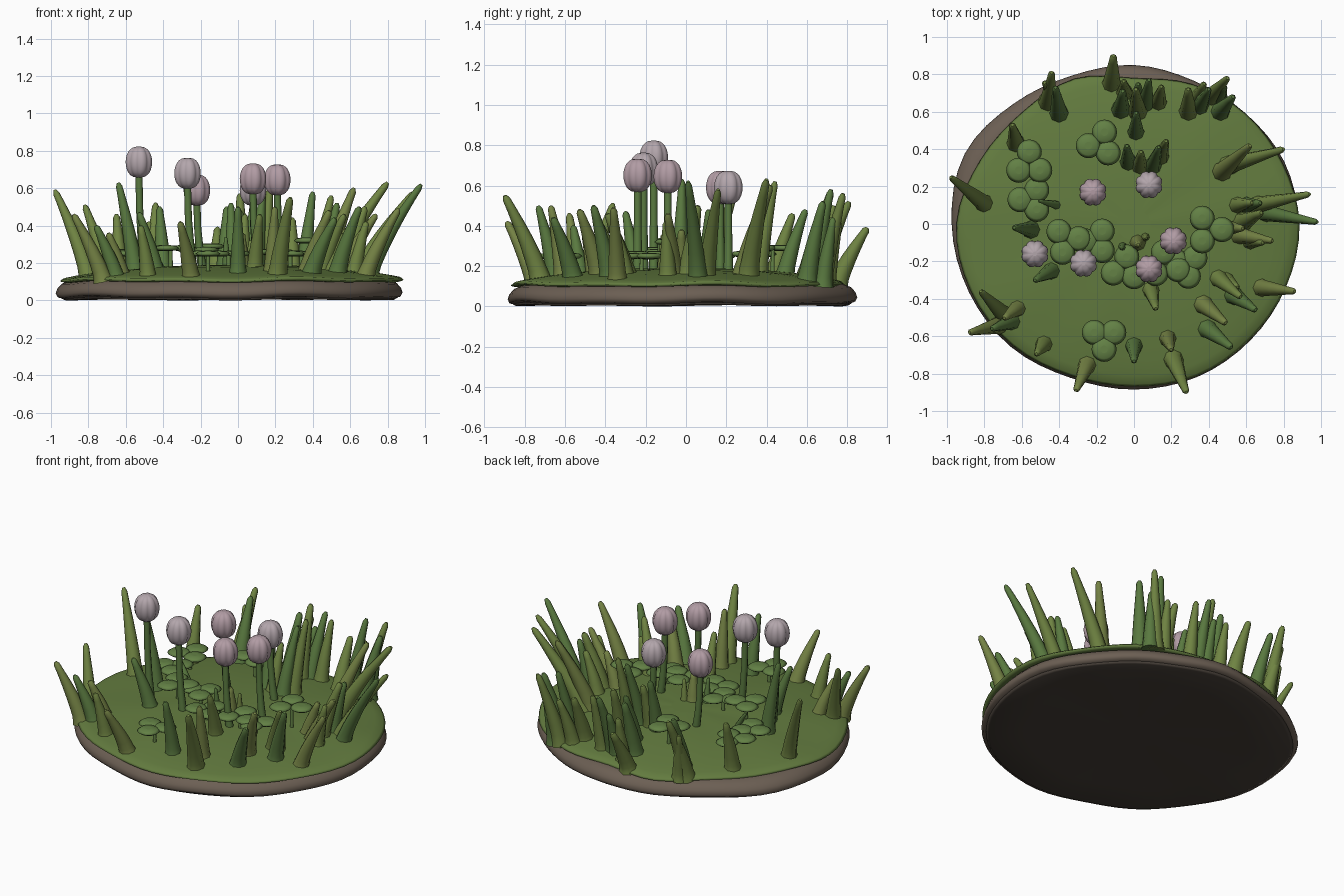
import bpy, bmesh, math, random
from mathutils import Vector

if "Cube" in bpy.data.objects:
    bpy.data.objects.remove(bpy.data.objects["Cube"])

random.seed(4)
TAU = 2 * math.pi


def mat(name, r, g, b):
    m = bpy.data.materials.new(name)
    m.diffuse_color = (r, g, b, 1)
    m.use_nodes = True
    m.node_tree.nodes["Principled BSDF"].inputs["Base Color"].default_value = m.diffuse_color
    return m


SOIL = mat("soil", 0.15, 0.115, 0.088)
DARK = mat("dark_soil", 0.06, 0.048, 0.038)
TURF = mat("turf", 0.125, 0.2, 0.05)
GREENS = [mat("green_a", 0.16, 0.23, 0.055), mat("green_b", 0.10, 0.19, 0.05),
          mat("green_c", 0.18, 0.23, 0.06)]
LEAF = mat("clover", 0.125, 0.22, 0.06)
PETALS = [mat("petal_pale", 0.45, 0.38, 0.41), mat("petal_pink", 0.44, 0.33, 0.37)]


def loft(name, rings, material):
    """Skin a list of equal-length rings and cap both ends."""
    bm = bmesh.new()
    rows = [[bm.verts.new(p) for p in ring] for ring in rings]
    n = len(rows[0])
    for a, b in zip(rows, rows[1:]):
        for i in range(n):
            bm.faces.new((a[i], a[(i + 1) % n], b[(i + 1) % n], b[i]))
    bm.faces.new(rows[0][::-1])
    bm.faces.new(rows[-1])
    bmesh.ops.recalc_face_normals(bm, faces=bm.faces)
    for f in bm.faces:
        f.smooth = len(f.verts) == 4
    me = bpy.data.meshes.new(name)
    bm.to_mesh(me)
    bm.free()
    me.materials.append(material)
    ob = bpy.data.objects.new(name, me)
    bpy.context.collection.objects.link(ob)
    return ob


def tube(name, path, radii, material, sides=8):
    rings = []
    for i, (p, r) in enumerate(zip(path, radii)):
        d = path[min(i + 1, len(path) - 1)] - path[max(i - 1, 0)]
        q = Vector((0, 0, 1)).rotation_difference(d.normalized())
        rings.append([p + q @ Vector((r * math.cos(k * TAU / sides),
                                      r * math.sin(k * TAU / sides), 0))
                      for k in range(sides)])
    return loft(name, rings, material)


def radius(table, a):
    """Smooth cyclic outline radius from evenly spaced samples."""
    n = len(table)
    u = a / TAU * n
    i = int(math.floor(u))
    t = u - i
    p, q, r, s = (table[(i + k) % n] for k in (-1, 0, 1, 2))
    return q + 0.5 * t * (r - p + t * (2*p - 5*q + 4*r - s + t * (3*(q - r) + s - p)))


SOIL_R = [.88, .87, .84, .83, .85, .86, .91, .98, .975, .955, .93, .89, .885, .885, .88, .88]
TURF_R = [.885, .86, .84, .81, .78, .84, .845, .89, .95, .945, .92, .88, .87, .88, .875, .88]


def outline(table, scale, z, wob=0.0, n=64):
    pts = []
    for i in range(n):
        a = i * TAU / n
        r = radius(table, a) * scale
        pts.append(Vector((r * math.cos(a), r * math.sin(a),
                           z + wob * math.sin(5 * a + 1) + wob * math.sin(9 * a))))
    return pts


def dome(t):
    return 0.19 - 0.07 * t ** 2.5


def ground(x, y):
    return dome(min(1, math.hypot(x, y) / radius(TURF_R, math.atan2(y, x) % TAU)))


# Soil slab and dark underside
loft("soil", [outline(SOIL_R, s, z, w) for s, z, w in
              [(.6, .02, 0), (.96, .014, .004), (.99, .022, .004), (1, .04, .003),
               (.99, .065, .003), (.965, .09, .003), (.92, .107, .002), (.5, .11, 0)]], SOIL)
loft("underside", [outline(SOIL_R, s, z, w) for s, z, w in
                   [(.2, .012, 0), (.7, .010, .002), (.95, .004, .002), (.97, .014, .003),
                    (.9, .02, 0)]], DARK)

# Domed turf with a thin lip
loft("turf", [outline(TURF_R, s, z, w) for s, z, w in
              [(.7, .10, 0), (.97, .10, .003), (1, .108, .004), (.985, .12, .004)] +
              [(s, dome(s), .003 * s) for s in (.93, .85, .7, .5, .3, .1)]], TURF)


def blade(i, bx, by, tx, ty, top, w):
    z0 = ground(bx, by) - 0.025
    steps = (0, .07, .16, .3, .48, .66, .84, .96, 1)
    path = [Vector((bx + (tx - bx) * t ** 1.25, by + (ty - by) * t ** 1.25,
                    z0 + (top - z0) * t)) for t in steps]
    radii = [w * k for k in (1.3, 1.15, 1.03, .95, .82, .67, .51, .42, .2)]
    tube(f"grass_blade_{i}", path, radii, GREENS[i % 3 if by < 0.3 else i % 2])


# Rim blades: base x, base y, lean x, lean y, tip height
RIM = [
    (-.80, .11, -.18, .14, .59), (-.55, -.03, -.09, .01, .63), (-.72, -.54, -.16, -.04, .46),
    (-.70, -.48, -.12, .12, .51), (-.65, -.52, -.11, -.04, .40), (-.25, -.75, -.06, -.14, .42),
    (.21, -.72, .07, -.18, .55), (.39, -.56, .13, -.10, .44), (.37, -.43, .12, -.10, .48),
    (.45, -.29, .12, -.10, .46), (.53, -.38, .12, -.08, .50), (.68, -.34, .18, -.02, .49),
    (.65, .10, .29, .06, .58), (.70, .06, .28, -.05, .62), (.56, -.06, .18, -.03, .46),
    (.58, .01, .10, .05, .50), (.50, .31, .30, .09, .63), (.47, .28, .15, .14, .60),
    (.29, .60, .00, .12, .44), (.35, .63, .05, .09, .58), (.41, .68, .09, .10, .56),
    (.46, .60, .07, .08, .52), (-.12, .75, .01, .15, .39), (-.07, .61, .01, .10, .50),
    (.02, .60, -.01, .12, .57), (.06, .64, .02, .13, .52), (-.46, .65, .02, .16, .52),
    (-.40, .59, -.02, .14, .50), (-.63, .43, -.02, .10, .46)]
for i, (x, y, dx, dy, top) in enumerate(RIM):
    blade(i, x, y, x + dx, y + dy, top, random.uniform(.04, .046))

# Inner blades: base x, base y, tip height (slight outward lean)
INNER = [(-.48, -.64, .40), (0, -.65, .50), (.18, -.61, .50), (.09, -.35, .46),
         (-.44, -.25, .47), (-.03, .33, .52), (.03, .31, .46), (.10, .31, .58),
         (.14, .36, .62), (.01, .49, .48), (-.06, -.12, .34), (.02, -.10, .36),
         (.06, -.07, .32), (-.41, .10, .33), (.13, .65, .50), (.55, .10, .42),
         (-.43, .68, .42), (.50, -.02, .38), (.62, -.09, .42), (.60, .10, .48),
         (.33, .66, .42), (.45, .68, .44), (-.05, .70, .42), (-.62, -.45, .36),
         (.49, -.30, .36), (.02, .66, .42)]
for i, (x, y, top) in enumerate(INNER):
    k = random.uniform(.06, .11) / math.hypot(x, y) if math.hypot(x, y) > .25 else .1
    blade(30 + i, x, y, x * (1 + k), y * (1 + k), top, .022 if top < .355 else .04)


# Flowers: ribbed buds on thin stems
def flower(i, x, y, z):
    z0 = ground(x, y) - 0.02
    tube(f"flower_stem_{i}", [Vector((x + .03 * (1 - t) ** 2, y, z0 + (z - .06 - z0) * t))
                              for t in (0, .3, .6, 1)], (.024, .021, .019, .019), GREENS[1])
    rings = []
    for j in range(13):
        a = math.pi * (.03 + .94 * j / 12)
        ring = []
        for k in range(48):
            b = k * TAU / 48
            r = .074 * math.sin(a) ** .75 * (.88 + .12 * abs(math.sin(4 * b)) ** .6)
            ring.append(Vector((x + r * math.cos(b), y + r * math.sin(b),
                                z - .083 * math.cos(a))))
        rings.append(ring)
    loft(f"flower_bud_{i}", rings, PETALS[i % 2])


for i, f in enumerate([(-.53, -.16, .74), (.08, -.24, .65), (-.27, -.21, .68),
                       (.21, -.09, .645), (.08, .21, .59), (-.22, .17, .59)]):
    flower(i, *f)


# Clover: three flat round leaflets on a stalk
def clover(i, x, y, z, turn, spread):
    z0 = ground(x, y) - .02
    tube(f"clover_stalk_{i}", [Vector((x, y, z0)), Vector((x, y, z))], (.012, .01), LEAF, 6)
    for j in range(3):
        a = math.radians(turn) + j * TAU / 3
        c = Vector((x + spread * math.cos(a), y + spread * math.sin(a), z))
        rings = [[c + Vector((r * math.cos(k * TAU / 20), r * math.sin(k * TAU / 20), h))
                  for k in range(20)]
                 for r, h in ((.02, -.016), (.05, -.012), (.067, 0), (.05, .012), (.02, .016))]
        loft(f"clover_leaf_{i}_{j}", rings, LEAF)


for i, c in enumerate([(-.18, .43, .29, 70, .065), (-.56, .32, .26, 90, .065),
                       (-.55, .13, .25, 60, .06), (-.36, -.09, .28, 130, .065),
                       (-.20, -.09, .27, 60, .06), (-.05, -.24, .25, 80, .065),
                       (.17, -.22, .26, 100, .07), (.28, -.22, .25, 40, .06),
                       (.40, -.03, .32, 0, .07), (-.16, -.61, .25, 30, .06)]):
    clover(i, *c)
